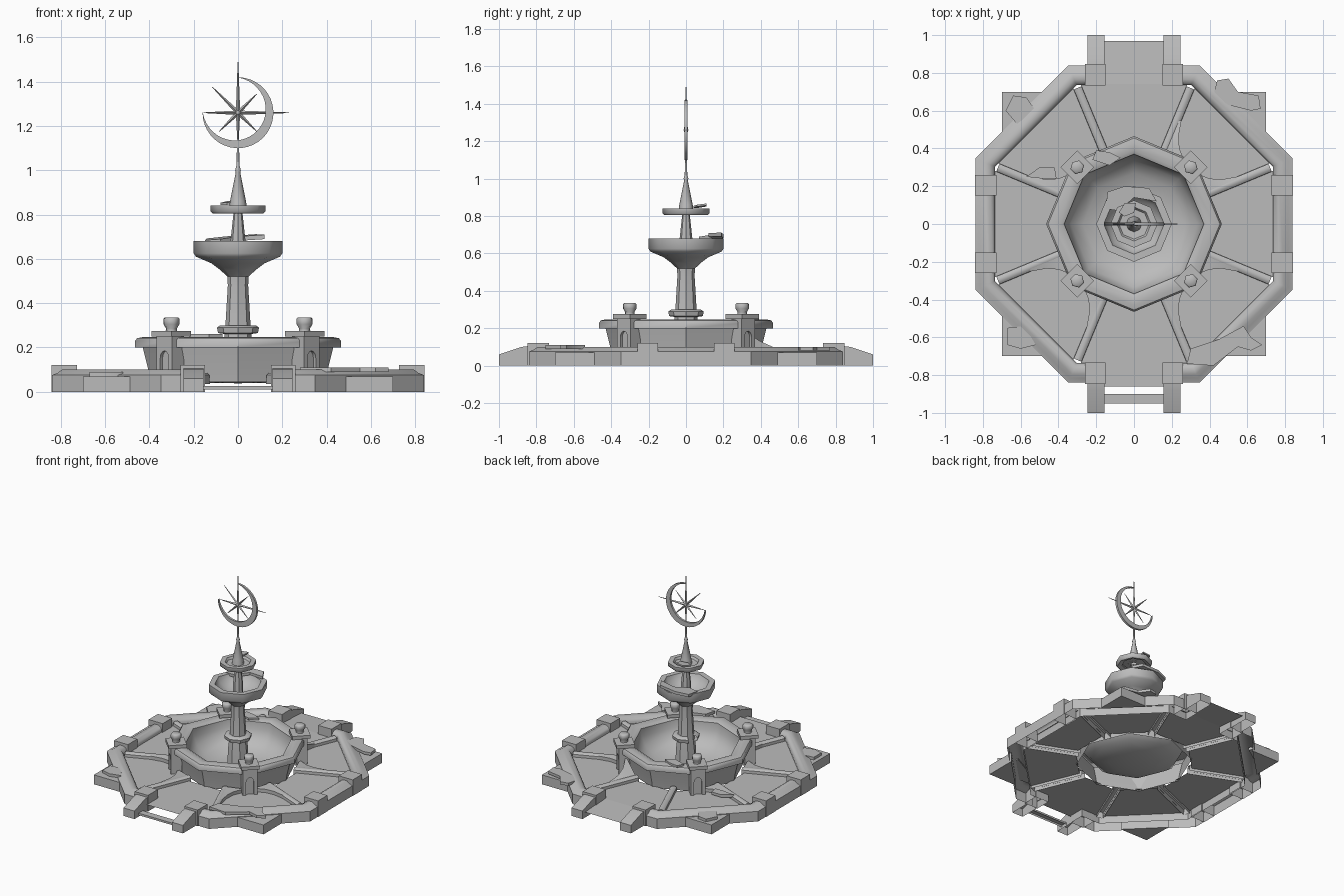
import bpy, bmesh
from math import sin, cos, tan, pi, radians
from mathutils import Vector, Matrix

if "Cube" in bpy.data.objects:
    bpy.data.objects.remove(bpy.data.objects["Cube"])

stone = bpy.data.materials.new("grey_stone")
stone.use_nodes = True
stone.diffuse_color = (0.5, 0.5, 0.5, 1)
stone.node_tree.nodes["Principled BSDF"].inputs["Base Color"].default_value = (0.5, 0.5, 0.5, 1)

TURN = pi / 8
FLAT = 1 / cos(TURN)  # apothem to corner radius of an octagon
FLOOR = .055


def finish(bm, name, sharp=40):
    """Store the mesh, smooth shaded except across edges above the sharp angle."""
    bmesh.ops.recalc_face_normals(bm, faces=bm.faces)
    for f in bm.faces:
        f.smooth = True
    for e in bm.edges:
        e.smooth = e.calc_face_angle(pi) < radians(sharp)
    me = bpy.data.meshes.new(name)
    bm.to_mesh(me)
    bm.free()
    me.materials.append(stone)
    ob = bpy.data.objects.new(name, me)
    bpy.context.collection.objects.link(ob)
    return ob


def lathe(profile, sides=8, turn=0.0, skip=(), centre=(0, 0)):
    """Spin a (radius, height) profile into a faceted shell."""
    bm = bmesh.new()
    rings = []
    for r, z in profile:
        rings.append([bm.verts.new((centre[0] + r * cos(turn + 2 * pi * i / sides),
                                    centre[1] + r * sin(turn + 2 * pi * i / sides), z))
                      for i in range(sides)])
    for a, b in zip(rings, rings[1:]):
        for i in range(sides):
            if i not in skip:
                j = (i + 1) % sides
                bm.faces.new((a[i], a[j], b[j], b[i]))
    bmesh.ops.remove_doubles(bm, verts=bm.verts, dist=0.0005)
    return bm


def prism(name, points, direction, open_start=False, matrix=None, open_sides=()):
    """Extrude a closed outline along a direction."""
    bm = bmesh.new()
    d = Vector(direction)
    a = [bm.verts.new(p) for p in points]
    b = [bm.verts.new(Vector(p) + d) for p in points]
    n = len(a)
    for i in range(n):
        if i not in open_sides:
            bm.faces.new((a[i], a[(i + 1) % n], b[(i + 1) % n], b[i]))
    bm.faces.new(b)
    if not open_start:
        bm.faces.new(a)
    if matrix:
        bm.transform(matrix)
    return finish(bm, name)


def block(name, x, y, z0, z1, hx, hy, angle=0.0, open_start=True):
    pts = [(-hx, -hy, 0), (hx, -hy, 0), (hx, hy, 0), (-hx, hy, 0)]
    m = Matrix.Translation((x, y, z0)) @ Matrix.Rotation(angle, 4, "Z")
    return prism(name, pts, (0, 0, z1 - z0), open_start, m)


def sheet(name, points, matrix):
    bm = bmesh.new()
    bm.faces.new([bm.verts.new(p) for p in points])
    bm.transform(matrix)
    return finish(bm, name)


def slab(name, outline, z, thick=0.02, tilt=0.0):
    return prism(name, [(x, y, z + tilt * (x + y)) for x, y in outline], (0, 0, thick))


# Outer octagonal kerb, open at the front and back entrances
kerb = lathe([(r * FLAT, z) for r, z in
              [(.84, 0), (.84, .075), (.815, .085), (.795, .1), (.765, .1), (.745, .09), (.735, .07),
               (.735, 0)]], turn=TURN)
for x in (-.2, .2):
    bmesh.ops.bisect_plane(kerb, geom=kerb.verts[:] + kerb.edges[:] + kerb.faces[:],
                           plane_co=(x, 0, 0), plane_no=(1, 0, 0))
bmesh.ops.delete(kerb, geom=[f for f in kerb.faces if abs(f.calc_center_median().x) < .19], context="FACES")
finish(kerb, "outer_kerb")

# Eight floor panels between the dividers; the front and back ones run on as paths
for i in range(8):
    spin = Matrix.Rotation(i * pi / 4, 4, "Z")
    near, far = [r * tan(TURN) - .022 * FLAT for r in (.385, .74)]
    sheet("floor_panel", [(.385, -near, FLOOR), (.74, -far, FLOOR), (.74, far, FLOOR), (.385, near, FLOOR)],
          spin)
    if i in (2, 6):
        end, z = (.97, .04) if i == 2 else (.86, FLOOR)
        sheet("entrance_path", [(.74, -.155, FLOOR), (end, -.155, z), (end, .155, z), (.74, .155, FLOOR)], spin)
block("front_step", 0, -.925, .01, .025, .155, .025)

# Corner points of the square plinth
for sx in (-1, 1):
    for sy in (-1, 1):
        pts = [(sx * .7, sy * .7, 0), (sx * .7, sy * .47, 0), (sx * .47, sy * .7, 0)]
        prism("plinth_corner", pts, (0, 0, .07))

# Kerb posts and the sloped entrance walls
for sx in (-1, 1):
    for sy in (-1, 1):
        block("side_post", sx * .785, sy * .205, 0, .12, .058, .055)
        block("entrance_post", sx * .205, sy * .79, 0, .12, .055, .058)
        x = sx * .2 - .045
        prism("entrance_wall", [(x, sy * .84, 0), (x, sy * .84, .105), (x, sy * .88, .1),
                                (x, sy * 1, .06), (x, sy * 1, 0)], (.09, 0, 0), open_sides=(0, 4))

# Radial dividers with flared feet; one flare climbs as a fallen ramp
for i in range(8):
    spin = Matrix.Rotation(TURN + i * pi / 4, 4, "Z")
    rib = [(.39, -.024, .035), (.39, -.022, .075), (.39, -.01, .085), (.39, .01, .085), (.39, .022, .075),
           (.39, .024, .035)]
    prism("divider", rib, (.39, 0, 0), True, spin, open_sides=(5,))
    if i != 2:
        s = 1 if i % 2 == 0 else -1
        climb = 1 if i == 1 else 0
        bm = bmesh.new()
        rows = [(.4, .13, .1), (.46, .07, .05), (.52, .04, .02), (.6, .023, 0)]
        inner = [bm.verts.new((r, s * .01, .085)) for r, w, z in rows]
        outer = [bm.verts.new((r, s * w, .08 + climb * z)) for r, w, z in rows]
        foot = [bm.verts.new((r, s * w, FLOOR)) for r, w, z in rows]
        for a, b in ((inner, outer), (outer, foot)):
            for k in range(3):
                bm.faces.new((a[k], a[k + 1], b[k + 1], b[k]))
        bm.transform(spin)
        finish(bm, "divider_flare")

# Main basin: outer wall with heavy rim, and a smooth bowl inside
finish(lathe([(.395, .045), (.405, .1), (.425, .18), (.43, .2), (.465, .2), (.465, .23), (.455, .242),
              (.43, .247), (.39, .245), (.37, .235)]), "basin_wall")
finish(lathe([(.37, .235), (.365, .18), (.335, .12), (.27, .075), (.17, .05), (.08, .04), (0, .038)]),
       "basin_bowl", 60)

# Pedestals with caps and urns around the basin
for i in range(4):
    a = pi / 4 + i * pi / 2
    c = (.425 * cos(a), .425 * sin(a))
    spin = Matrix.Rotation(a, 4, "Z")
    block("pedestal_back", *c, FLOOR, .25, .03, .05, a)
    # arched niche frame on the outer face
    arch = [(.47, .05, FLOOR), (.47, .05, .25), (.47, -.05, .25), (.47, -.05, FLOOR), (.47, -.027, FLOOR)]
    arch += [(.47, .027 * cos(t), .15 + .035 * sin(t)) for t in [pi - k * pi / 6 for k in range(7)]]
    arch += [(.47, .027, FLOOR)]
    prism("pedestal_arch", arch, (-.025, 0, 0), False, spin)
    block("pedestal_cap", *c, .25, .275, .063, .063, a, False)
    finish(lathe([(.027, .275), (.025, .285), (.037, .305), (.037, .33), (.03, .336), (0, .336)],
                 sides=6, turn=a, centre=c), "urn", 62)

# Central column, collar and the two raised dishes
finish(lathe([(.075, .04), (.068, .2), (.058, .28), (.046, .48), (.048, .52)]), "column")
finish(lathe([(.055, .26), (.09, .265), (.095, .29), (.08, .3), (.05, .3)], skip=(3,)), "column_collar")
finish(lathe([(.048, .52), (.08, .55), (.12, .58), (.19, .61), (.2, .625), (.2, .68), (.16, .68),
              (.145, .64), (.08, .6), (0, .59)]), "large_dish", 50)
finish(lathe([(.036, .59), (.034, .68), (.02, .81)]), "upper_column")
finish(lathe([(.082, .815), (.115, .805), (.125, .815), (.125, .84), (.09, .84), (.08, .825), (.02, .82)]),
       "small_dish", 50)
finish(lathe([(.042, .82), (.036, .86), (.01, .99), (.013, 1.0), (.01, 1.01), (.007, 1.02), (.005, 1.11),
              (0, 1.11)]), "spire", 50)

# Crescent and eight pointed star at the top
HUB = Vector((0, 0, 1.26))
STEPS = 28
arcs = []
for k in range(STEPS + 1):
    t = k / STEPS
    a = pi / 2 - t * 1.5 * pi
    d = Vector((cos(a), 0, sin(a)))
    arcs.append((HUB + d * .16, HUB + d * (.159 - .04 * sin(pi * t))))
outline = [o for o, _ in arcs] + [i for _, i in reversed(arcs)]
prism("crescent", [p - Vector((0, .008, 0)) for p in outline], (0, .016, 0))
for k, length in enumerate((.23, .12, .23, .165, .155, .12, .155, .12)):
    bm = bmesh.new()
    bmesh.ops.create_cone(bm, segments=4, radius1=.01, radius2=.0015, depth=length, cap_ends=True)
    bm.transform(Matrix.Translation(HUB) @ Matrix.Rotation(pi / 2 - k * pi / 4, 4, "Y")
                 @ Matrix.Translation((0, 0, length / 2)))
    finish(bm, "star_ray")
bm = bmesh.new()
bmesh.ops.create_icosphere(bm, subdivisions=2, radius=.013)
finish(bm, "star_hub").location = HUB

# Broken slabs and rubble
slab("front_left_rubble", [(.28, -.74), (.3, -.66), (.45, -.61), (.58, -.54), (.62, -.6), (.68, -.64),
                           (.62, -.67), (.55, -.65), (.42, -.75)], .09)
slab("back_left_rubble", [(.42, .68), (.44, .76), (.5, .77), (.55, .7), (.66, .68), (.67, .61), (.62, .6),
                          (.5, .63)], .08)
slab("back_right_rubble", [(-.68, .6), (-.64, .68), (-.57, .67), (-.52, .6), (-.62, .53)], .07)
slab("front_right_rubble", [(-.67, -.55), (-.58, -.54), (-.52, -.64), (-.6, -.66), (-.67, -.64)], .07)
slab("pool_rubble", [(-.57, .25), (-.5, .3), (-.42, .3), (-.41, .24), (-.48, .24)], .07)
slab("rim_rubble", [(-.22, .34), (-.2, .39), (-.13, .38), (-.07, .35), (-.13, .31)], .245, .015)
slab("dish_rubble", [(-.15, .08), (-.14, .17), (-.05, .2), (.08, .19), (.12, .12), (0, .14), (-.08, .07)],
     .67, .02, .08)
slab("small_dish_rubble", [(-.08, .06), (-.05, .11), (.01, .11), (0, .06), (-.05, .04)], .845, .01, .1)
